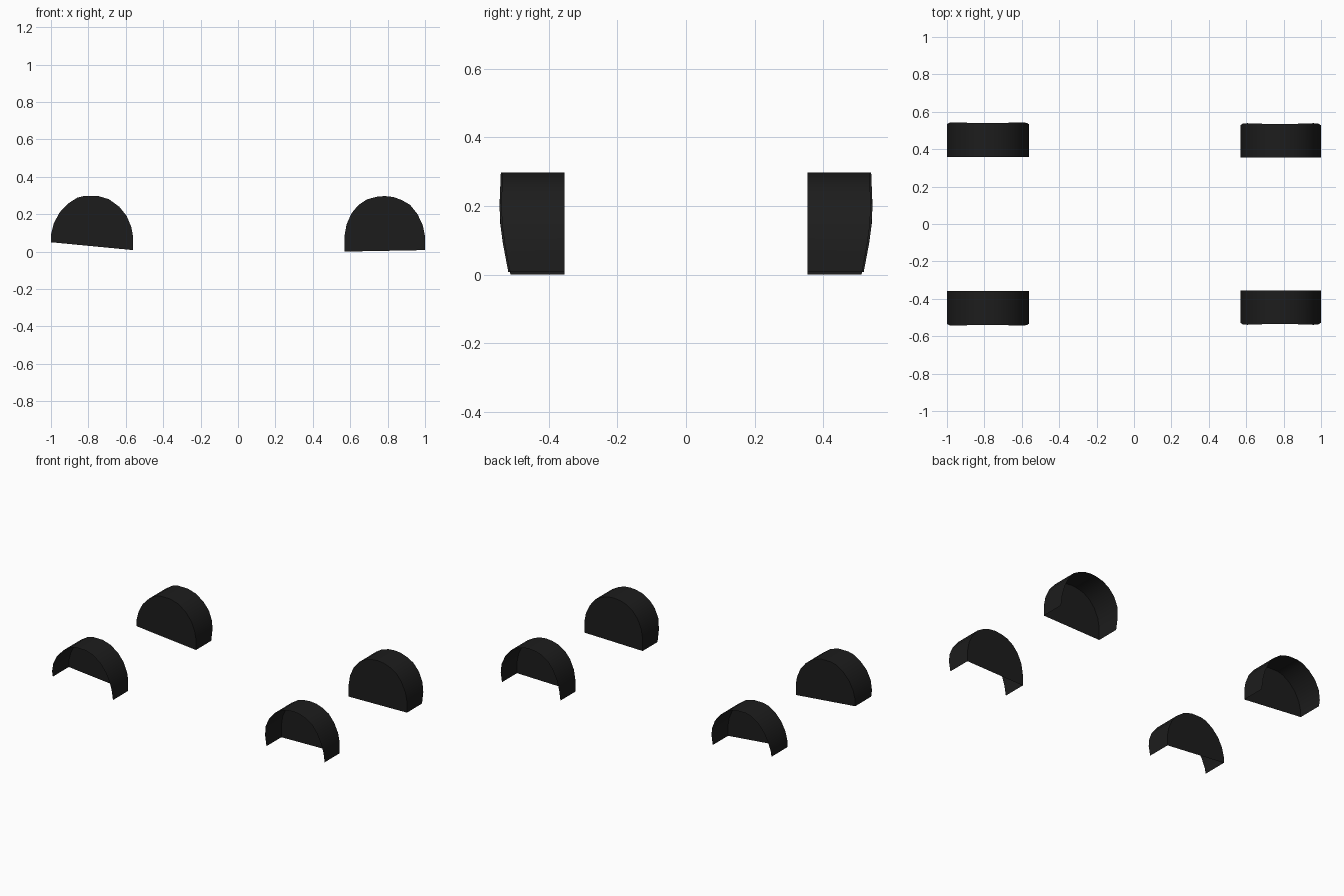
import bpy, bmesh

if "Cube" in bpy.data.objects:
    bpy.data.objects.remove(bpy.data.objects["Cube"])

# Near-black liner material
mat = bpy.data.materials.new("black_liner")
mat.diffuse_color = (0.012, 0.012, 0.012, 1)
mat.use_nodes = True
mat.node_tree.nodes["Principled BSDF"].inputs["Base Color"].default_value = mat.diffuse_color

# Arch outlines (x, z), from one bottom corner over the top to the other
LEFT = [(-1, .05), (-1, .09), (-.985, .15), (-.955, .208), (-.91, .256),
        (-.86, .288), (-.82, .298), (-.75, .298), (-.69, .280), (-.635, .24),
        (-.595, .19), (-.57, .13), (-.561, .08), (-.561, .008)]
RIGHT = [(.569, .0), (.569, .08), (.58, .145), (.607, .205), (.645, .25),
         (.69, .279), (.74, .293), (.785, .297), (.83, .292), (.875, .276),
         (.92, .25), (.96, .2), (.988, .14), (1, .08), (1, .008)]

# Outer rim follows the bulging body side: (z, y)
SIDE = [(0, .512), (.05, .521), (.1, .531), (.15, .537), (.2, .539), (.3, .535)]


def side_y(z):
    for (z0, y0), (z1, y1) in zip(SIDE, SIDE[1:]):
        if z <= z1:
            return y0 + (y1 - y0) * (z - z0) / (z1 - z0)
    return SIDE[-1][1]


def wheel_well(name, outline, sign, inner, flare):
    bm = bmesh.new()
    back = [bm.verts.new((x, sign * inner, z)) for x, z in outline]
    rim = [bm.verts.new((x, sign * (side_y(z) + flare), z)) for x, z in outline]
    # Arched wall, open at the bottom and towards the outside
    for i in range(len(outline) - 1):
        bm.faces.new((back[i], back[i + 1], rim[i + 1], rim[i]))
    # Flat inner wall
    bm.faces.new(back)
    bmesh.ops.recalc_face_normals(bm, faces=bm.faces)
    me = bpy.data.meshes.new(name)
    bm.to_mesh(me)
    bm.free()
    me.materials.append(mat)
    ob = bpy.data.objects.new(name, me)
    bpy.context.collection.objects.link(ob)
    bpy.ops.object.select_all(action='DESELECT')
    ob.select_set(True)
    bpy.context.view_layer.objects.active = ob
    bpy.ops.object.shade_smooth_by_angle(angle=0.6)


for sign, side in ((-1, "front"), (1, "back")):
    wheel_well(f"wheel_well_left_{side}", LEFT, sign, .357, .005)
    wheel_well(f"wheel_well_right_{side}", RIGHT, sign, .355, 0)
